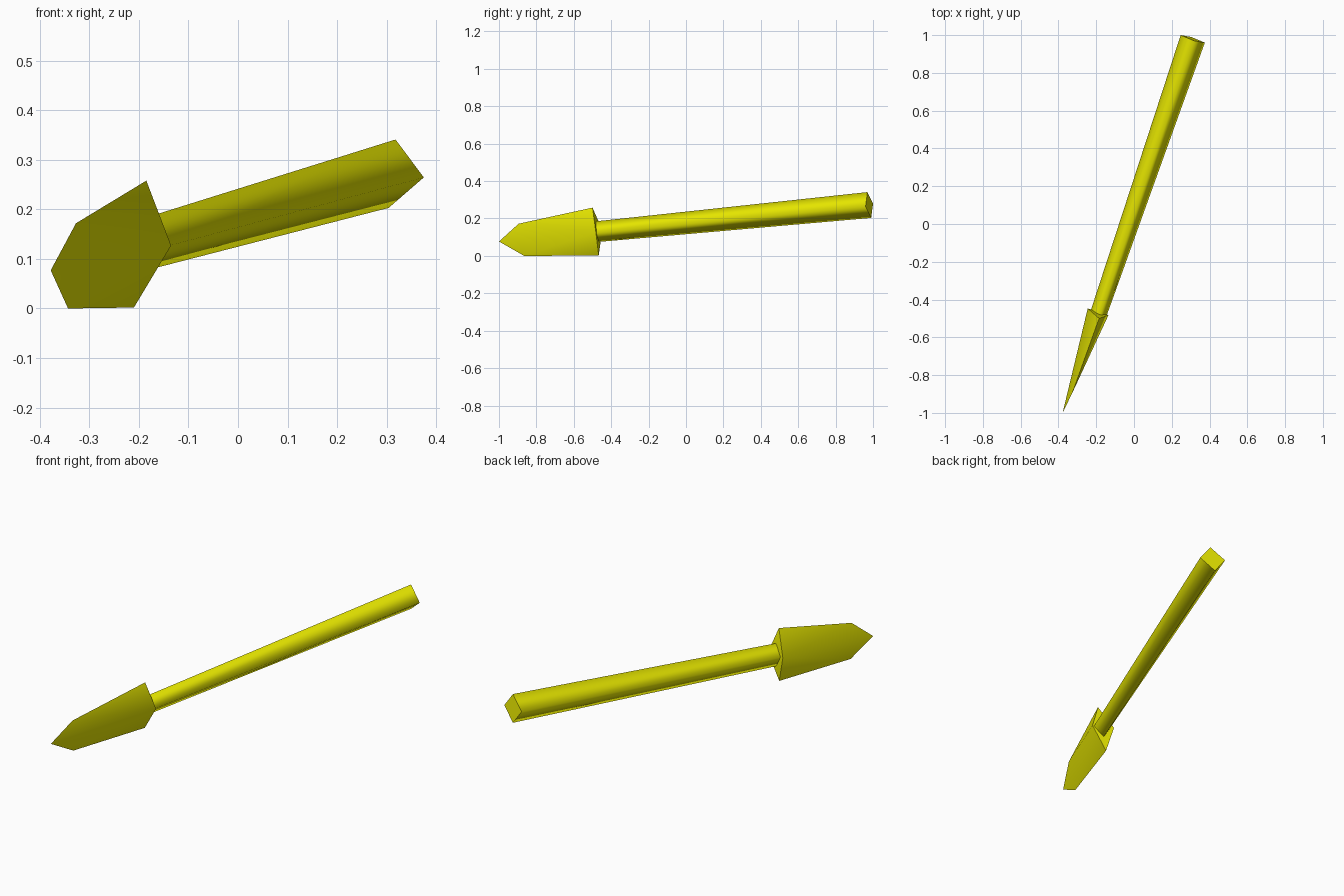
import bpy, bmesh
from mathutils import Vector

if "Cube" in bpy.data.objects:
    bpy.data.objects.remove(bpy.data.objects["Cube"])

yellow = bpy.data.materials.new("yellow")
yellow.diffuse_color = (0.8, 0.8, 0.0, 1)
yellow.use_nodes = True
yellow.node_tree.nodes["Principled BSDF"].inputs["Base Color"].default_value = yellow.diffuse_color


def make_part(name, points, faces, sharp):
    """Smooth-shaded mesh; edges chosen by the sharp rule stay crisp."""
    bm = bmesh.new()
    verts = [bm.verts.new(p) for p in points]
    for f in faces:
        bm.faces.new([verts[i] for i in f]).smooth = True
    bm.verts.index_update()
    bmesh.ops.recalc_face_normals(bm, faces=bm.faces)
    for e in bm.edges:
        e.smooth = not sharp({v.index for v in e.verts})
    mesh = bpy.data.meshes.new(name)
    bm.to_mesh(mesh)
    bm.free()
    mesh.materials.append(yellow)
    obj = bpy.data.objects.new(name, mesh)
    bpy.context.collection.objects.link(obj)
    return obj


def diamond(center, up, side):
    """Four corners of a cross-section: top, right, bottom, left."""
    c, u, s = Vector(center), Vector(up), Vector(side)
    return [c + u, c + s, c - u, c - s]


# Shaft: four-sided bar, wider at the tail, rounded by shading only
tail = diamond((0.311, 0.98, 0.272), (0.007, -0.01, 0.069), (0.064, -0.02, -0.0075))
neck = diamond((-0.187, -0.472, 0.13), (0.006, -0.008, 0.055), (0.042, -0.014, -0.005))
sides = [(i, (i + 1) % 4, (i + 1) % 4 + 4, i + 4) for i in range(4)]
make_part("shaft", tail + neck, sides + [(3, 2, 1, 0), (4, 5, 6, 7)],
          lambda ids: max(ids) < 4 or min(ids) > 3)

# Head: knife-edged outline that thickens into a diamond at the back
outline = [(-0.185, -0.50, 0.258), (-0.327, -0.895, 0.172), (-0.378, -1.0, 0.077),
           (-0.343, -0.865, 0.0), (-0.21, -0.467, 0.002)]
back = [(-0.135, -0.482, 0.127), (-0.245, -0.447, 0.138)]
flanks = [(i, i + 1, b) for b in (5, 6) for i in range(4)]
rim = [{0, 5}, {5, 4}, {4, 6}, {6, 0}]
make_part("head", outline + back, flanks + [(0, 5, 6), (4, 5, 6)],
          lambda ids: max(ids) < 5 or ids in rim)
